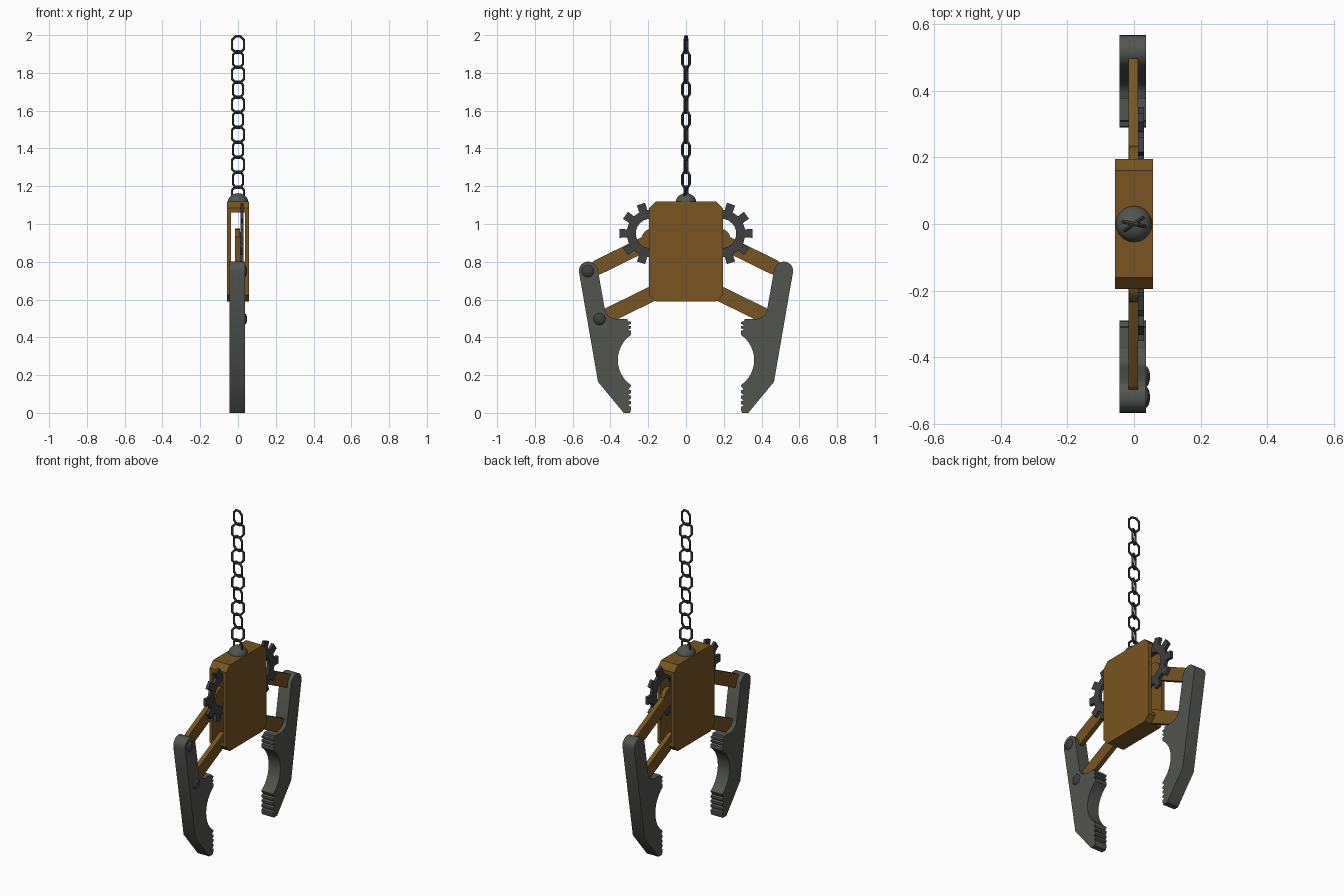
import bpy, bmesh
from math import sin, cos, pi, radians, atan2, hypot

if "Cube" in bpy.data.objects:
    bpy.data.objects.remove(bpy.data.objects["Cube"])


def material(name, rgb):
    m = bpy.data.materials.new(name)
    m.diffuse_color = (*rgb, 1)
    m.use_nodes = True
    m.node_tree.nodes["Principled BSDF"].inputs["Base Color"].default_value = m.diffuse_color
    return m


BRASS = material("aged_brass", (0.19, 0.09, 0.014))
STEEL = material("steel", (0.085, 0.09, 0.08))
IRON = material("dark_iron", (0.05, 0.05, 0.052))


def finish(obj, mat, angle=30):
    obj.data.materials.clear()
    obj.data.materials.append(mat)
    bpy.ops.object.select_all(action='DESELECT')
    obj.select_set(True)
    bpy.context.view_layer.objects.active = obj
    bpy.ops.object.shade_smooth_by_angle(angle=radians(angle))
    return obj


def from_bmesh(name, bm, mat):
    bmesh.ops.recalc_face_normals(bm, faces=bm.faces)
    mesh = bpy.data.meshes.new(name)
    bm.to_mesh(mesh)
    bm.free()
    obj = bpy.data.objects.new(name, mesh)
    bpy.context.collection.objects.link(obj)
    return finish(obj, mat)


def plate(name, outline, x0, x1, mat):
    """Extrude a (y, z) outline from x0 to x1."""
    bm = bmesh.new()
    face = bm.faces.new([bm.verts.new((x0, y, z)) for y, z in outline])
    ext = bmesh.ops.extrude_face_region(bm, geom=[face])
    for v in ext['geom']:
        if isinstance(v, bmesh.types.BMVert):
            v.co.x = x1
    return from_bmesh(name, bm, mat)


def arc(cy, cz, r, a0, a1, n):
    return [(cy + r * cos(radians(a0 + (a1 - a0) * i / n)),
             cz + r * sin(radians(a0 + (a1 - a0) * i / n))) for i in range(n + 1)]


def capsule(p, q, r):
    a = atan2(q[1] - p[1], q[0] - p[0]) * 180 / pi
    return arc(*q, r, a - 90, a + 90, 10) + arc(*p, r, a + 90, a + 270, 10)


def zigzag(y, z0, z1, n):
    step = (z1 - z0) / n
    pts = []
    for i in range(n):
        z = z0 + i * step
        pts += [(y, z), (y, z + step * 0.45), (y - 0.016, z + step * 0.6)]
    return pts


def gear(name, cy, cz, side):
    """Toothed ring standing in the y-z plane."""
    bm = bmesh.new()
    teeth, rows = 10, []
    for i in range(teeth):
        for off, r in ((-10, 0.126), (-8, 0.165), (8, 0.165), (10, 0.126)):
            a = radians(i * 360 / teeth + off)
            rows.append([bm.verts.new((x, cy - side * rr * cos(a), cz + rr * sin(a)))
                         for x, rr in ((0.012, r), (0.03, r), (0.03, 0.078), (0.012, 0.078))])
    for i, a in enumerate(rows):
        b = rows[(i + 1) % len(rows)]
        for k in range(4):
            bm.faces.new((a[k], b[k], b[(k + 1) % 4], a[(k + 1) % 4]))
    return from_bmesh(name, bm, IRON)


# Housing: chamfered block with an open channel running through it
c = 0.035
body = plate("housing", [(-.195, .59 + c), (-.195 + c, .59), (.195 - c, .59), (.195, .59 + c),
                         (.195, 1.12 - c), (.195 - c, 1.12), (-.195 + c, 1.12), (-.195, 1.12 - c)],
             -0.057, 0.057, BRASS)
cutter = plate("channel_cutter", [(-.4, .645), (.4, .645), (.4, 1.06), (-.4, 1.06)],
               -0.036, 0.036, BRASS)
cutter.hide_render = True
mod = body.modifiers.new("channel", 'BOOLEAN')
mod.operation = 'DIFFERENCE'
mod.solver = 'EXACT'
mod.object = cutter
bpy.context.view_layer.objects.active = body
bpy.ops.object.modifier_apply(modifier=mod.name)
bpy.data.objects.remove(cutter)

# Jaw outline for the -y side, from the tip up the gripping edge and back
jaw = ([(-0.33, 0.0), (-0.297, 0.0)] + zigzag(-0.29, 0.02, 0.135, 4) + [(-0.292, 0.14)])
cy, cz, r = -0.20, 0.28, 0.148          # gripping hollow
end = atan2(0.135, 0.075) * 180 / pi
jaw += arc(cy, cz, hypot(0.135, 0.088), 180 + end - 5, 180 - end + 5, 12)
jaw += zigzag(-0.292, 0.425, 0.495, 3) + [(-0.31, 0.497), (-0.375, 0.497)]
jaw += arc(-0.375, 0.555, 0.055, 265, 190, 6)
jaw += [(-0.468, 0.765)] + arc(-0.518, 0.752, 0.049, 25, 185, 10) + [(-0.466, 0.165)]

for side, tag in ((1, "near"), (-1, "far")):
    def m(pts):
        return [(side * y, z) for y, z in pts]
    plate("jaw_" + tag, m(jaw), -0.044, 0.036, STEEL)
    # Parallel linkage arms
    plate("upper_arm_" + tag, m(capsule((-0.465, 0.772), (-0.17, 0.917), 0.040)), -0.016, 0.012, BRASS)
    plate("lower_arm_" + tag, m(capsule((-0.44, 0.503), (-0.15, 0.645), 0.040)), -0.016, 0.012, BRASS)
    # Hub of the upper arm behind the gear
    plate("arm_hub_" + tag, m(arc(-0.18, 0.92, 0.055, 0, 345, 23)), -0.0155, 0.0115, BRASS)
    gear("gear_" + tag, -0.188 * side, 0.95, side)


def dome(name, loc, scale, mat, axis):
    """Half sphere facing along +x or +z."""
    bpy.ops.mesh.primitive_uv_sphere_add(segments=20, ring_count=12, radius=1)
    obj = bpy.context.object
    obj.name = name
    bm = bmesh.new()
    bm.from_mesh(obj.data)
    n = (1, 0, 0) if axis == 'x' else (0, 0, 1)
    geom = bm.verts[:] + bm.edges[:] + bm.faces[:]
    cut = bmesh.ops.bisect_plane(bm, geom=geom, plane_co=(0, 0, 0), plane_no=n, clear_inner=True)
    bmesh.ops.holes_fill(bm, edges=[e for e in bm.edges if e.is_boundary])
    for v in bm.verts:
        v.co = [v.co[i] * scale[i] + loc[i] for i in range(3)]
    bm.to_mesh(obj.data)
    bm.free()
    return finish(obj, mat)


# Pivot bolts on one jaw, and the chain mount
dome("upper_bolt", (0.034, -0.52, 0.75), (0.014, 0.032, 0.032), IRON, 'x')
dome("lower_bolt", (0.034, -0.458, 0.497), (0.014, 0.032, 0.032), IRON, 'x')
dome("chain_mount", (0, 0, 1.115), (0.055, 0.055, 0.048), STEEL, 'z')

# Chain: stretched octagonal links turned alternately
for i in range(11):
    bpy.ops.mesh.primitive_torus_add(major_segments=8, minor_segments=6,
                                     major_radius=0.035, minor_radius=0.007)
    link = bpy.context.object
    link.name = f"chain_link_{i + 1}"
    for v in link.data.vertices:
        x, y, d = v.co
        a = pi / 8
        px, pz = x * cos(a) - y * sin(a), x * sin(a) + y * cos(a)
        v.co = (px, d, pz + (0.0106 if pz > 0 else -0.0106))
    link.location.z = 1.95 - i * 0.0795
    link.rotation_euler.z = radians(-12 if i % 2 == 0 else 35)
    finish(link, IRON)
